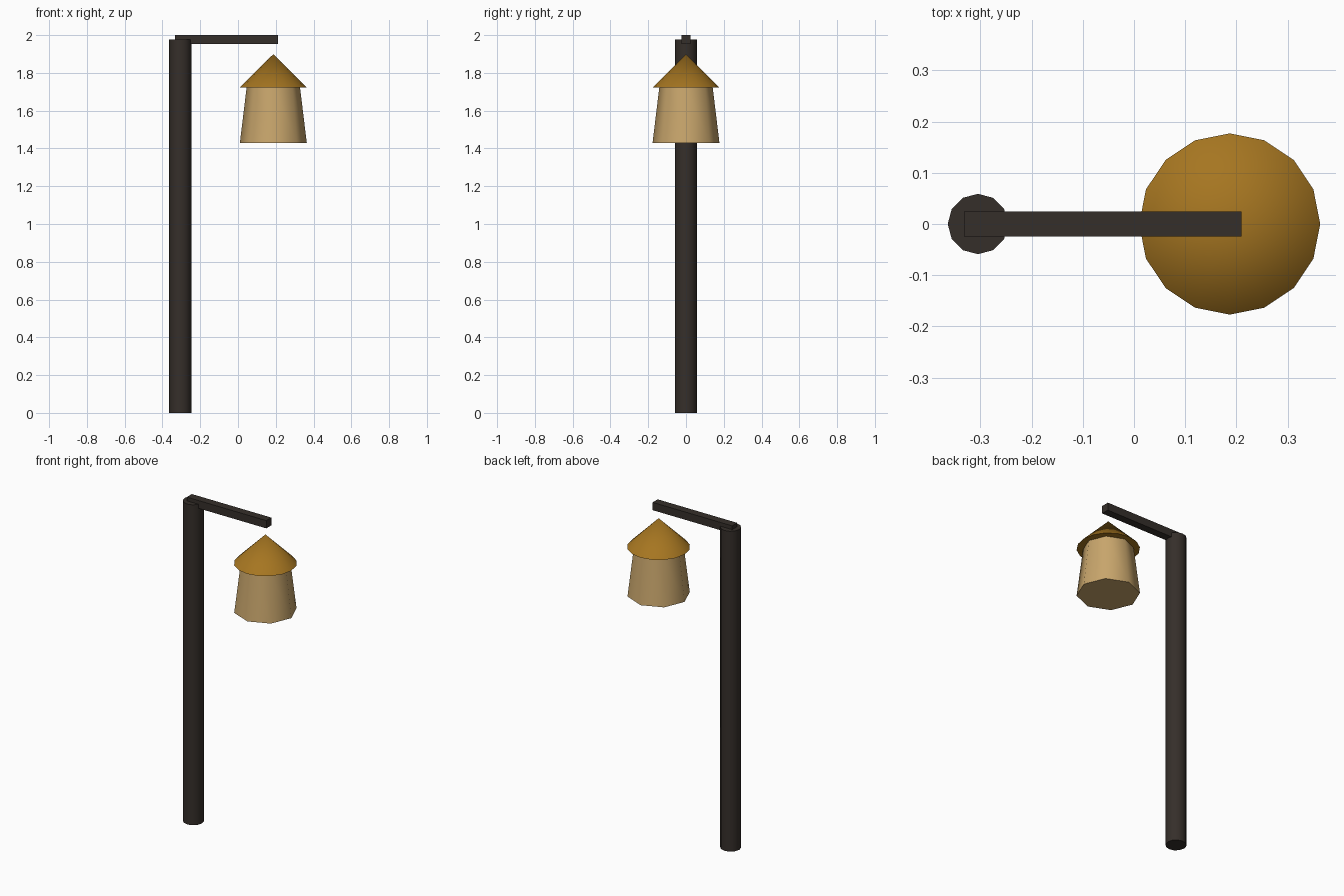
import bpy
import math

if "Cube" in bpy.data.objects:
    bpy.data.objects.remove(bpy.data.objects["Cube"])


def material(name, rgb):
    m = bpy.data.materials.new(name)
    m.diffuse_color = (*rgb, 1.0)
    m.use_nodes = True
    m.node_tree.nodes["Principled BSDF"].inputs["Base Color"].default_value = m.diffuse_color
    return m


dark_wood = material("dark_wood", (0.036, 0.028, 0.023))
amber = material("amber", (0.38, 0.18, 0.015))
paper = material("paper", (0.58, 0.38, 0.15))


def tapered(name, sides, x, z0, z1, r0, r1, mat):
    """Upright round part with a vertex on each axis, smooth around its side."""
    bpy.ops.mesh.primitive_cone_add(vertices=sides, radius1=r0, radius2=r1,
                                    depth=z1 - z0, location=(x, 0, (z0 + z1) / 2))
    ob = bpy.context.object
    ob.name = name
    ob.data.materials.append(mat)
    bpy.ops.object.shade_smooth_by_angle(angle=math.radians(60))
    return ob


# Post
tapered("post", 12, -0.305, 0.0, 1.977, 0.059, 0.059, dark_wood)

# Cross arm resting in the top of the post
bpy.ops.mesh.primitive_cube_add(size=1, location=(-0.061, 0, 1.976))
arm = bpy.context.object
arm.name = "arm"
arm.scale = (0.543, 0.049, 0.048)
bpy.ops.object.transform_apply(location=False, rotation=False, scale=True)
arm.data.materials.append(dark_wood)

# Lantern: eight-sided shade under a conical roof
tapered("lantern_shade", 8, 0.187, 1.43, 1.726, 0.177, 0.141, paper)
tapered("lantern_roof", 16, 0.187, 1.723, 1.899, 0.177, 0.0, amber)
